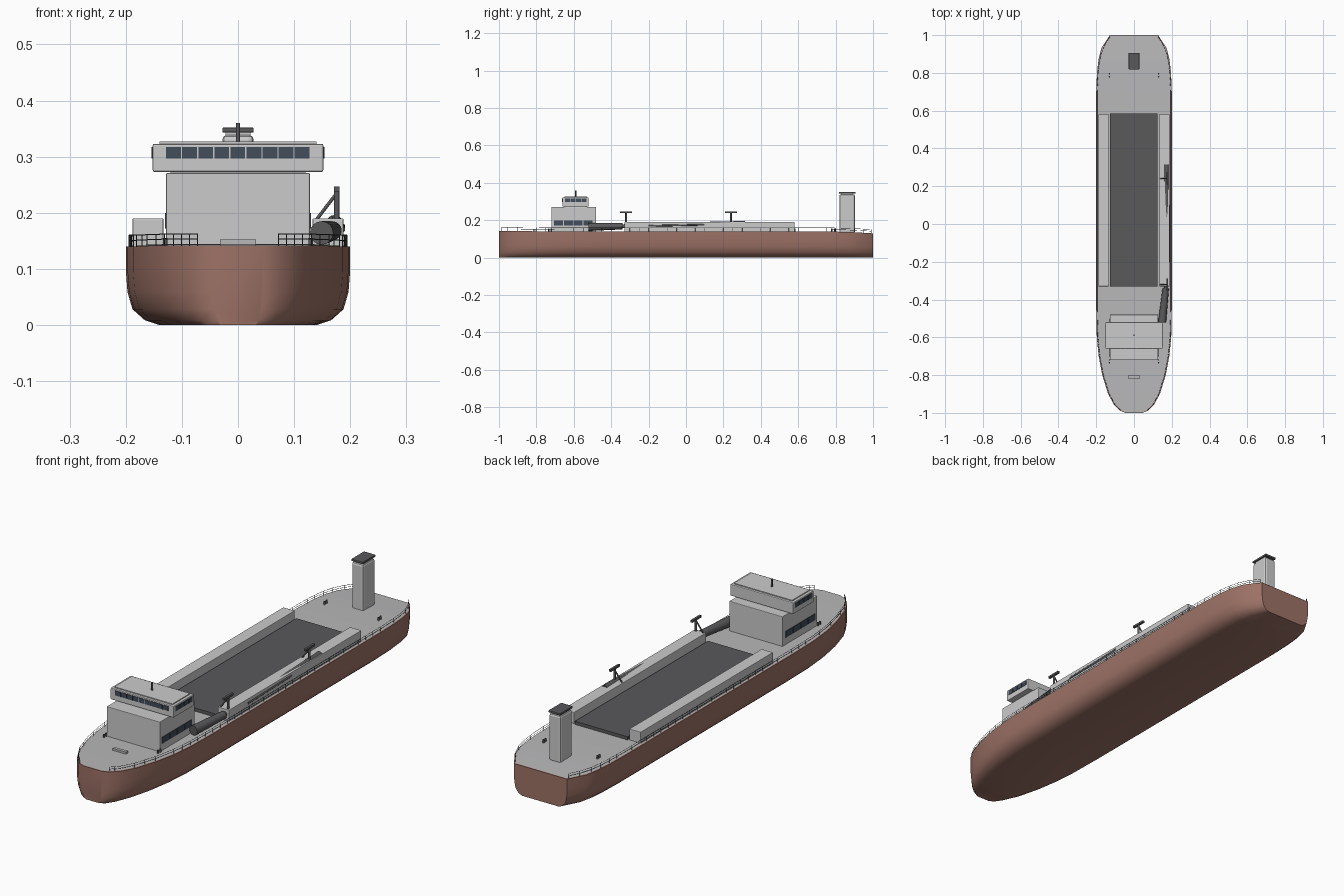
import bpy, bmesh, math
from mathutils import Vector

if "Cube" in bpy.data.objects:
    bpy.data.objects.remove(bpy.data.objects["Cube"])


def material(name, rgb):
    m = bpy.data.materials.new(name)
    m.diffuse_color = (*rgb, 1)
    m.use_nodes = True
    m.node_tree.nodes["Principled BSDF"].inputs["Base Color"].default_value = m.diffuse_color
    return m


RED = material("hull_paint", (0.34, 0.17, 0.135))
GREY = material("light_grey", (0.68, 0.68, 0.67))
DECK = material("deck_grey", (0.48, 0.48, 0.49))
DARK = material("dark_grey", (0.1, 0.1, 0.105))
GLASS = material("glass", (0.055, 0.075, 0.105))


def finish(name, bm, mat, smooth=False):
    bmesh.ops.recalc_face_normals(bm, faces=bm.faces)
    me = bpy.data.meshes.new(name)
    bm.to_mesh(me)
    bm.free()
    me.materials.append(mat)
    ob = bpy.data.objects.new(name, me)
    bpy.context.collection.objects.link(ob)
    if smooth:
        bpy.context.view_layer.objects.active = ob
        ob.select_set(True)
        bpy.ops.object.shade_smooth_by_angle(angle=math.radians(35))
        ob.select_set(False)
    return ob


def box(name, x, y, z, mat, bevel=0.0):
    """Box from (min, max) ranges."""
    bm = bmesh.new()
    bmesh.ops.create_cube(bm, size=1)
    for v in bm.verts:
        v.co = [(r[0] + r[1]) / 2 + c * (r[1] - r[0]) for r, c in zip((x, y, z), v.co)]
    ob = finish(name, bm, mat)
    if bevel:
        mod = ob.modifiers.new("bevel", "BEVEL")
        mod.width, mod.segments = bevel, 2
    return ob


def rod(name, a, b, r1, r2, mat, sides=16):
    """Cylinder or cone between two points."""
    a, b = Vector(a), Vector(b)
    bm = bmesh.new()
    bmesh.ops.create_cone(bm, cap_ends=True, segments=sides, radius1=r1, radius2=r2, depth=(b - a).length)
    q = (b - a).to_track_quat("Z", "Y")
    for v in bm.verts:
        v.co = q @ v.co + (a + b) / 2
    return finish(name, bm, mat, True)


def wire(name, paths, r, mat):
    cu = bpy.data.curves.new(name, "CURVE")
    cu.dimensions = "3D"
    cu.bevel_depth, cu.bevel_resolution = r, 0
    for pts in paths:
        s = cu.splines.new("POLY")
        s.points.add(len(pts) - 1)
        for p, c in zip(s.points, pts):
            p.co = (*c, 1)
    cu.materials.append(mat)
    ob = bpy.data.objects.new(name, cu)
    bpy.context.collection.objects.link(ob)


# Hull stations: y, deck half width, deck height
ST = [(-1, .045, .142), (-.988, .075, .142), (-.955, .107, .142), (-.9, .137, .142), (-.8, .168, .141),
      (-.7, .187, .14), (-.6, .197, .14), (-.45, .2, .14), (.7, .2, .14), (.8, .196, .139),
      (.87, .188, .137), (.93, .173, .134), (1, .128, .13)]
# Cross-section: share of half width, share of height
SEC = [(.7, 0), (.83, .06), (.94, .2), (.985, .42), (1, .7), (1, 1)]

# Lofted hull
bm = bmesh.new()
rings = []
for y, w, h in ST:
    half = [(w * u, y, h * v) for u, v in SEC]
    pts = [(-x, yy, z) for x, yy, z in reversed(half)] + half
    rings.append([bm.verts.new(p) for p in pts])
for a, b in zip(rings, rings[1:]):
    for i in range(len(a)):
        j = (i + 1) % len(a)
        bm.faces.new((a[i], a[j], b[j], b[i]))
bm.faces.new(rings[0])
bm.faces.new(rings[-1])
finish("hull", bm, RED, True)

# Deck plate just over the hull top
bm = bmesh.new()
rows = [[bm.verts.new((s * (w - .003), y * .998, h + .002)) for s in (-1, 1)] for y, w, h in ST]
for a, b in zip(rows, rows[1:]):
    bm.faces.new((a[0], a[1], b[1], b[0]))
bmesh.ops.solidify(bm, geom=bm.faces[:], thickness=.003)
finish("deck", bm, DECK)


def edge(y):
    for (a, w0, h0), (b, w1, h1) in zip(ST, ST[1:]):
        if a <= y <= b:
            t = (y - a) / (b - a)
            return w0 + (w1 - w0) * t - .006, h0 + (h1 - h0) * t


# Railings on both sides
rails, posts = [], []
ys = [-.985, -.97, -.955, -.93] + [-.9 + .05 * i for i in range(38)] + [.99]
for s in (-1, 1):
    line = [(s * edge(y)[0], y, edge(y)[1]) for y in ys]
    for dz in (.011, .02):
        rails.append([(x, y, z + dz) for x, y, z in line])
    posts += [[p, (p[0], p[1], p[2] + .02)] for p in line]
wire("railing_bars", rails, .0009, DARK)
wire("railing_posts", posts, .0009, DARK)

# Hopper cover and side coamings
box("hopper_cover", (-.128, .125), (-.33, .585), (.138, .156), DARK)
for s, side in ((-1, "left"), (1, "right")):
    box(side + "_coaming", sorted((s * .133, s * .188)), (-.33, .58), (.138, .19), GREY, .002)

# Deckhouse, bridge and roof
box("deckhouse", (-.128, .128), (-.72, -.48), (.138, .271), GREY, .002)
box("bridge", (-.152, .152), (-.66, -.52), (.273, .323), GREY, .003)
box("bridge_neck", (-.12, .12), (-.65, -.53), (.268, .275), GREY)
box("bridge_roof", (-.14, .14), (-.65, -.53), (.322, .327), GREY)
rod("mast", (0, -.59, .325), (0, -.59, .36), .004, .004, DARK)

# Windows
for i in range(9):
    x = -.128 + i * .0286
    box("bridge_front_window", (x, x + .0265), (-.662, -.655), (.297, .317), GLASS)
for s in (-1, 1):
    for i in range(4):
        y = -.648 + i * .03
        box("bridge_side_window", sorted((s * .147, s * .154)), (y, y + .027), (.297, .317), GLASS)
        y = -.705 + i * .052
        box("house_side_window", sorted((s * .123, s * .13)), (y, y + .048), (.172, .2), GLASS)

# Funnel
box("funnel", (-.028, .028), (.82, .903), (.13, .339), GREY, .009)
box("funnel_neck", (-.022, .022), (.83, .893), (.335, .345), GREY)
box("funnel_cap", (-.028, .028), (.818, .906), (.343, .352), DARK, .002)

# Suction pipe and drag head on the right side
rod("suction_pipe", (.176, -.25, .176), (.172, .315, .181), .008, .015, DARK)
rod("pipe_guide", (.186, -.2, .17), (.186, .1, .176), .005, .005, DARK)
rod("drag_head", (.149, -.52, .164), (.168, -.34, .168), .021, .017, DARK)
rod("drag_link", (.168, -.34, .168), (.176, -.25, .176), .01, .008, DARK)

# Davits
for y in (-.32, .24):
    rod("davit_post", (.176, y, .14), (.176, y, .242), .005, .005, DARK)
    rod("davit_brace", (.14, y, .188), (.176, y, .235), .003, .003, DARK)
    box("davit_head", (.171, .181), (y - .032, y + .032), (.238, .247), DARK)

# Bow windlass and bollards
box("windlass", (-.032, .032), (-.817, -.803), (.141, .152), DECK)
for s in (-1, 1):
    for y in (-.735, -.72, .78, .795):
        rod("bollard", (s * .13, y, .138), (s * .13, y, .155), .004, .004, DARK, 12)
